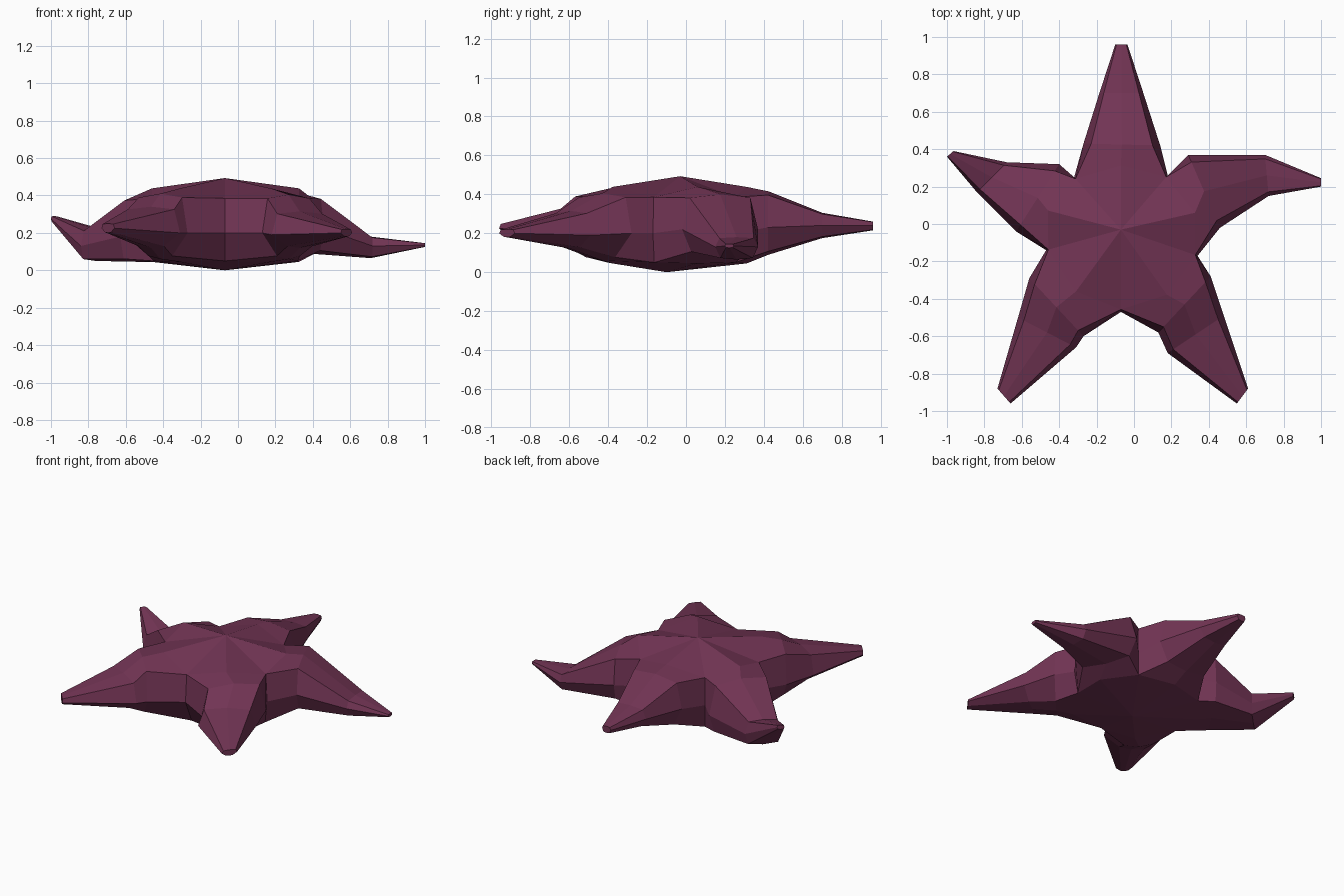
import bpy, bmesh
from mathutils import Vector

if "Cube" in bpy.data.objects:
    bpy.data.objects.remove(bpy.data.objects["Cube"])

mat = bpy.data.materials.new("plum")
mat.diffuse_color = (0.17, 0.035, 0.09, 1)
mat.use_nodes = True
mat.node_tree.nodes["Principled BSDF"].inputs["Base Color"].default_value = mat.diffuse_color

bm = bmesh.new()
hub = Vector((-0.07, -0.03))
top = bm.verts.new((-0.07, -0.03, 0.493))
bottom = bm.verts.new((-0.07, -0.1, 0))

# Creases between the arms: a short column of top, middle and bottom points
creases = []
for x, y, under in [(0.34, -0.17, 0.95), (0.18, 0.26, 0.98), (-0.32, 0.25, 0.98),
                    (-0.47, -0.14, 0.95), (-0.07, -0.47, 0.85)]:
    p = Vector((x, y))
    column = []
    for f, z in [(0.97, 0.385), (1.0, 0.2), (under, 0.05)]:
        q = hub.lerp(p, f)
        column.append(bm.verts.new((q.x, q.y, z)))
    creases.append(column)

# Arm sections: right edge xy, left edge xy, top z, edge z, bottom z; then belly inset
arms = [
    ([(0.46, -0.02, 0.29, 0.37, 0.40, 0.22, 0.09),        # right
      (0.72, 0.15, 0.70, 0.37, 0.18, 0.13, 0.065),
      (1.00, 0.20, 1.00, 0.245, 0.145, 0.135, 0.125)], 0.12),
    ([(0.14, 0.42, -0.27, 0.43, 0.415, 0.23, 0.09),       # back
      (0.05, 0.70, -0.185, 0.70, 0.305, 0.24, 0.175),
      (-0.035, 0.96, -0.10, 0.96, 0.26, 0.24, 0.215)], 0.15),
    ([(-0.40, 0.32, -0.63, -0.04, 0.395, 0.18, 0.045),    # left
      (-0.68, 0.33, -0.84, 0.17, 0.22, 0.13, 0.05),
      (-0.965, 0.39, -1.0, 0.36, 0.29, 0.275, 0.26)], 0.08),
    ([(-0.56, -0.29, -0.27, -0.60, 0.41, 0.20, 0.06),     # front left
      (-0.62, -0.50, -0.31, -0.66, 0.34, 0.20, 0.12),
      (-0.73, -0.88, -0.66, -0.96, 0.25, 0.225, 0.20)], 0.28),
    ([(0.13, -0.58, 0.41, -0.28, 0.405, 0.20, 0.06),      # front right
      (0.18, -0.69, 0.48, -0.49, 0.315, 0.19, 0.12),
      (0.55, -0.96, 0.61, -0.88, 0.22, 0.20, 0.18)], 0.28),
]


def section(row, inset):
    """Eight-sided ring: right edge, over the ridge, left edge, under the belly."""
    rx, ry, lx, ly, zt, zm, zb = row
    r, l = Vector((rx, ry)), Vector((lx, ly))
    high, low = zm + 0.9 * (zt - zm), zm + 0.88 * (zb - zm)
    ring = []
    for f, z in [(0, zm), (0.1, high), (0.5, zt), (0.9, high), (1, zm),
                 (1 - inset, low), (0.5, zb), (inset, low)]:
        p = r.lerp(l, f)
        ring.append(bm.verts.new((p.x, p.y, z)))
    return ring


for i, (rows, inset) in enumerate(arms):
    cr, cl = creases[i], creases[(i + 1) % 5]
    # Root ring shares the crease columns with the neighbouring arms
    mid = (cr[1].co + cl[1].co) / 2
    p = hub + (Vector((mid.x, mid.y)) - hub) * 1.2
    ridge = bm.verts.new((p.x, p.y, 0.438))
    belly = bm.verts.new((p.x, p.y, 0.045))
    prev = [cr[1], cr[0], ridge, cl[0], cl[1], cl[2], belly, cr[2]]
    for a, b in [(cr[0], ridge), (ridge, cl[0])]:
        bm.faces.new((top, a, b))
    for a, b in [(cl[2], belly), (belly, cr[2])]:
        bm.faces.new((bottom, a, b))
    # Loft outward to the blunt tip
    for row in rows:
        ring = section(row, inset)
        for k in range(8):
            n = (k + 1) % 8
            bm.faces.new((prev[k], ring[k], ring[n], prev[n]))
        prev = ring
    bm.faces.new(prev)

bmesh.ops.recalc_face_normals(bm, faces=bm.faces)
mesh = bpy.data.meshes.new("starfish")
bm.to_mesh(mesh)
bm.free()
mesh.materials.append(mat)
starfish = bpy.data.objects.new("starfish", mesh)
bpy.context.collection.objects.link(starfish)
